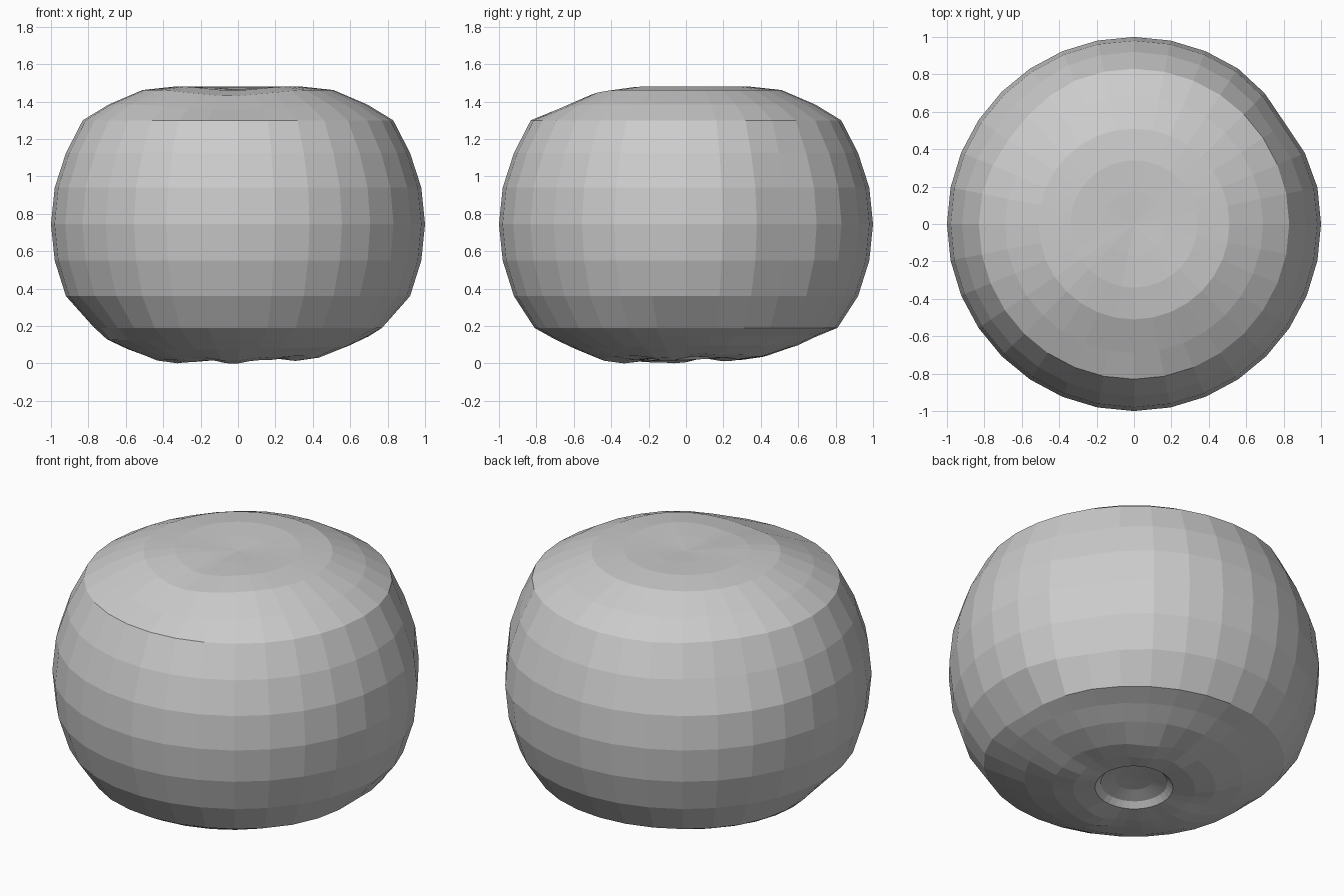
import bpy, bmesh
from math import sin, cos, pi, radians

if "Cube" in bpy.data.objects:
    bpy.data.objects.remove(bpy.data.objects["Cube"])

SEGMENTS = 32

# Profile from underside dimple to crown: radius, height
PROFILE = [(0.10, 0.075), (0.18, 0.06), (0.21, 0.03), (0.33, 0.022),
           (0.44, 0.037), (0.59, 0.088), (0.70, 0.137), (0.81, 0.19),
           (0.92, 0.36), (0.98, 0.55), (1.0, 0.745), (0.98, 0.94),
           (0.92, 1.125), (0.83, 1.30), (0.69, 1.385), (0.51, 1.462),
           (0.34, 1.48), (0.17, 1.475)]


def bump(angle, center, width):
    """Smooth weight around one compass direction, in degrees."""
    d = (angle - radians(center) + pi) % (2 * pi) - pi
    return max(0.0, 1 - abs(d) / radians(width))


def body_point(r, z, a):
    # Underside: tilted towards front left, with a lumpy rim
    if 0.15 < r < 0.75 and z < 0.15:
        z -= 0.012 * cos(a - radians(225))
    if 0.3 < r < 0.5 and z < 0.1:
        z += 0.008 * sin(5 * a) + 0.005 * sin(9 * a + 1)
    # Crown: lower at the front
    if r < 0.75 and z > 1.35:
        z -= 0.035 * bump(a, 265, 45) * min(1, r / 0.5)
    # Soft dents around the sides
    if 0.3 < z < 1.2:
        r *= 1 - 0.03 * bump(a, 34, 18)
    if z > 1.1 and r > 0.6:
        r *= 1 - 0.03 * bump(a, 142, 30)
    if 0.15 < z < 0.22:
        r *= 1 - 0.08 * bump(a, 195, 45) - 0.05 * bump(a, 0, 30)
    return (r * cos(a), r * sin(a), max(z, 0.0))


# Squashed round body
bm = bmesh.new()
rings = [[bm.verts.new(body_point(r, z, 2 * pi * i / SEGMENTS))
          for i in range(SEGMENTS)] for r, z in PROFILE]
bottom = bm.verts.new((0, 0, 0.08))
top = bm.verts.new((0, 0, 1.465))
for i in range(SEGMENTS):
    j = (i + 1) % SEGMENTS
    for low, high in zip(rings, rings[1:]):
        bm.faces.new((low[i], low[j], high[j], high[i]))
    bm.faces.new((bottom, rings[0][j], rings[0][i]))
    bm.faces.new((top, rings[-1][i], rings[-1][j]))
bmesh.ops.recalc_face_normals(bm, faces=bm.faces)

# Stand the lowest point on the floor
lowest = min(v.co.z for v in bm.verts)
for v in bm.verts:
    if v.co.z < 0.12:
        v.co.z -= lowest
mesh = bpy.data.meshes.new("round_body")
bm.to_mesh(mesh)
bm.free()
bpy.context.collection.objects.link(bpy.data.objects.new("round_body", mesh))
